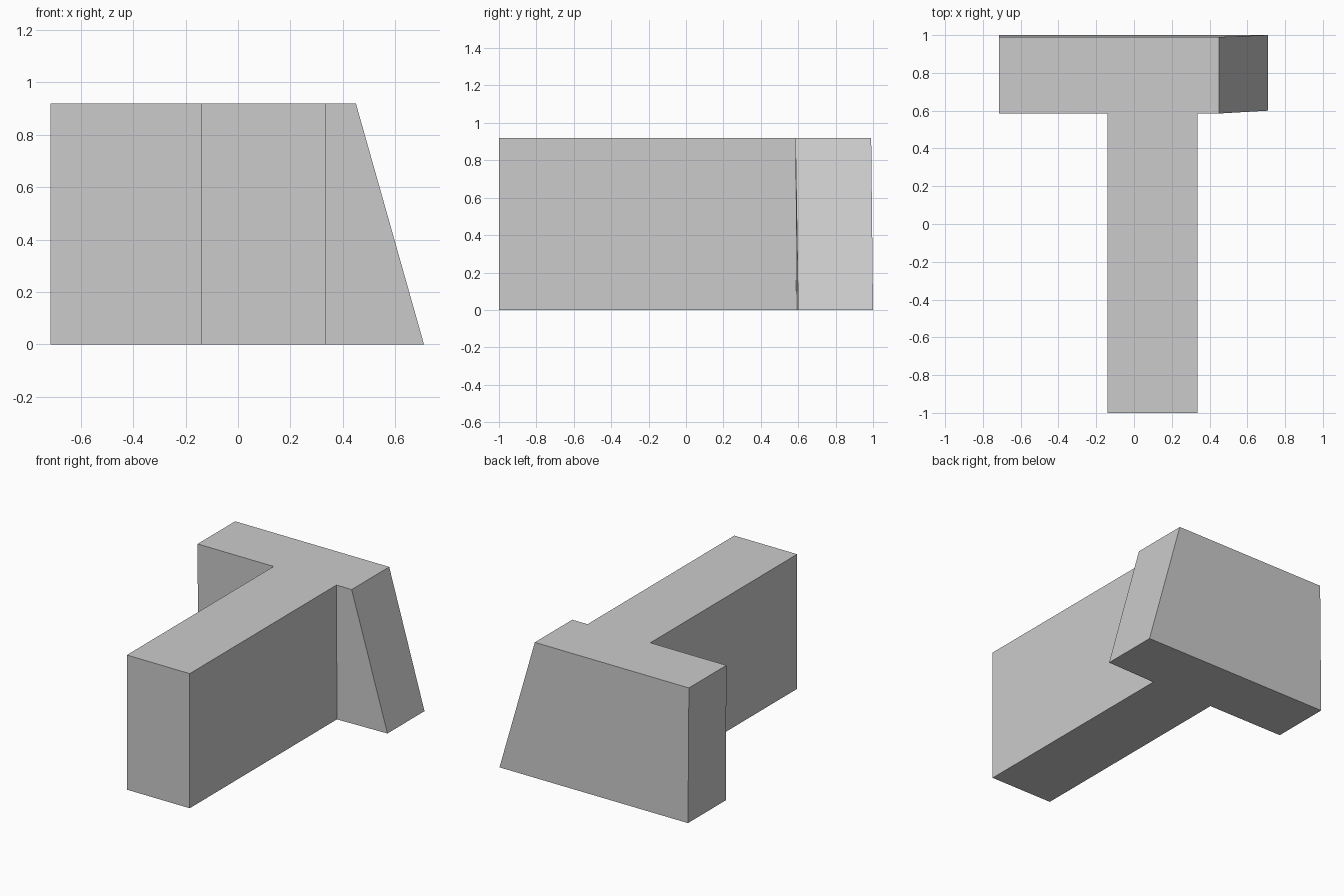
import bpy
import bmesh

default_cube = bpy.data.objects.get("Cube")
if default_cube:
    bpy.data.objects.remove(default_cube, do_unlink=True)

HEIGHT = 0.92

# Plain grey finish
grey = bpy.data.materials.new("plain grey")
grey.use_nodes = True
colour = (0.6, 0.6, 0.6, 1)
grey.diffuse_color = colour
grey.node_tree.nodes["Principled BSDF"].inputs["Base Color"].default_value = colour

# T-shaped footprint, counter-clockwise from the front of the stem
footprint = [(-0.14, -1), (0.335, -1), (0.335, 0.59), (0.71, 0.6),
             (0.71, 1), (-0.715, 1), (-0.715, 0.59), (-0.14, 0.59)]

bm = bmesh.new()
base = bm.faces.new([bm.verts.new((x, y, 0)) for x, y in footprint])
raised = bmesh.ops.extrude_face_region(bm, geom=[base], use_keep_orig=True)["geom"]

# Raise the top, sloping the left end inward and the back slightly forward
for v in [g for g in raised if isinstance(g, bmesh.types.BMVert)]:
    v.co.z = HEIGHT
    if v.co.x > 0.5:
        v.co.x = 0.45
    if v.co.y > 0.55:
        v.co.y = 0.99 if v.co.y > 0.9 else 0.585

bmesh.ops.recalc_face_normals(bm, faces=bm.faces[:])
mesh = bpy.data.meshes.new("t_block")
bm.to_mesh(mesh)
bm.free()
mesh.materials.append(grey)
block = bpy.data.objects.new("t_block", mesh)
bpy.context.collection.objects.link(block)
